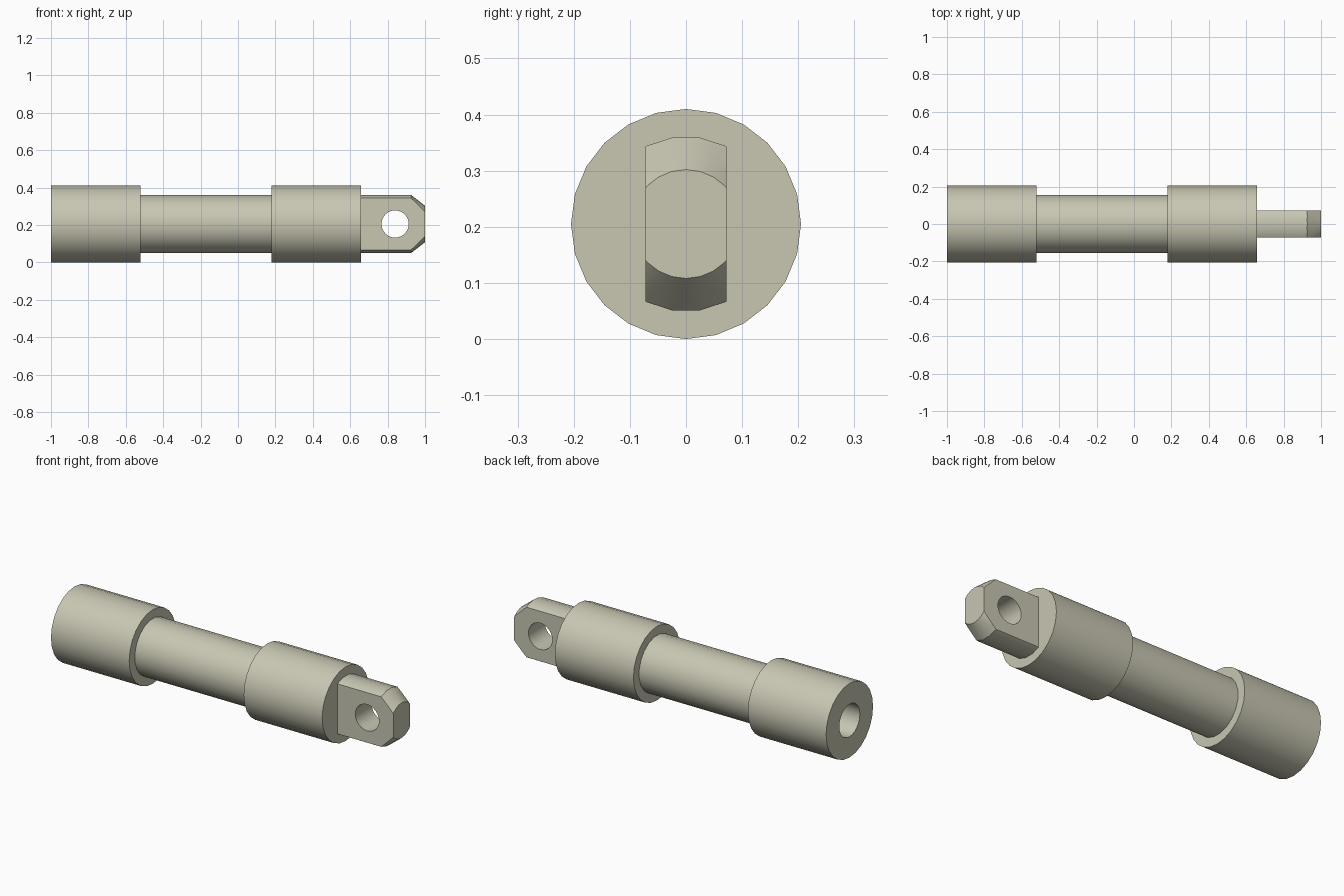
import bpy
import bmesh
from math import pi, radians
from mathutils import Matrix, Vector

if "Cube" in bpy.data.objects:
    bpy.data.objects.remove(bpy.data.objects["Cube"])

AXIS_Z = 0.205      # height of the shaft axis
COLLAR_R = 0.205
ROD_R = 0.156
END_R = 0.097       # radius left after the tip chamfer
CHAMFER_X = 0.925

metal = bpy.data.materials.new("khaki_metal")
metal.use_nodes = True
colour = (0.58, 0.57, 0.45, 1)
metal.diffuse_color = colour
metal.node_tree.nodes["Principled BSDF"].inputs["Base Color"].default_value = colour


def add_object(name, bm):
    bmesh.ops.recalc_face_normals(bm, faces=bm.faces)
    mesh = bpy.data.meshes.new(name)
    bm.to_mesh(mesh)
    bm.free()
    mesh.materials.append(metal)
    obj = bpy.data.objects.new(name, mesh)
    bpy.context.collection.objects.link(obj)
    return obj


def select(obj):
    bpy.ops.object.select_all(action="DESELECT")
    obj.select_set(True)
    bpy.context.view_layer.objects.active = obj


def smooth(obj):
    select(obj)
    bpy.ops.object.shade_smooth_by_angle(angle=radians(30))


def shaft(name, x0, x1, r0, r1, sides, turn=0.0):
    """Round or tapered solid lying along x."""
    bm = bmesh.new()
    bmesh.ops.create_cone(bm, cap_ends=True, segments=sides, radius1=r0,
                          radius2=r1, depth=x1 - x0)
    place = (Matrix.Translation(((x0 + x1) / 2, 0, AXIS_Z))
             @ Matrix.Rotation(pi / 2, 4, "Y") @ Matrix.Rotation(turn, 4, "Z"))
    bmesh.ops.transform(bm, matrix=place, verts=bm.verts)
    return add_object(name, bm)


def boolean(obj, tool, operation):
    mod = obj.modifiers.new(operation.lower(), "BOOLEAN")
    mod.operation = operation
    mod.solver = "EXACT"
    mod.object = tool
    select(obj)
    bpy.ops.object.modifier_apply(modifier=mod.name)
    bpy.data.objects.remove(tool)


# Collars, the left-hand one bored from its open end
socket = shaft("socket_collar", -1, -0.522, COLLAR_R, COLLAR_R, 24)
boolean(socket, shaft("bore", -1.1, -0.54, 0.09, 0.09, 24), "DIFFERENCE")
smooth(socket)
smooth(shaft("tongue_collar", 0.178, 0.658, COLLAR_R, COLLAR_R, 24))

# Slim rod joining the collars
smooth(shaft("middle_rod", -0.53, 0.19, ROD_R, ROD_R, 20, pi / 20))

# Tongue: rod stub, chamfered, flattened on both sides and drilled
tongue = shaft("tongue", 0.64, 1.1, ROD_R, ROD_R, 20, pi / 20)
slope = (ROD_R - END_R) / (1 - CHAMFER_X)
boolean(tongue, shaft("chamfer", 0.6, 1, END_R + 0.4 * slope, END_R, 24), "INTERSECT")

bm = bmesh.new()
bmesh.ops.create_cube(bm, size=1)
bmesh.ops.scale(bm, vec=Vector((1, 0.144, 1)), verts=bm.verts)
bmesh.ops.translate(bm, vec=Vector((0.8, 0, AXIS_Z)), verts=bm.verts)
boolean(tongue, add_object("flats", bm), "INTERSECT")

bm = bmesh.new()
bmesh.ops.create_cone(bm, cap_ends=True, segments=24, radius1=0.073,
                      radius2=0.073, depth=1)
bmesh.ops.transform(bm, verts=bm.verts,
                    matrix=Matrix.Translation((0.84, 0, AXIS_Z))
                    @ Matrix.Rotation(pi / 2, 4, "X"))
boolean(tongue, add_object("pin_hole", bm), "DIFFERENCE")
smooth(tongue)
